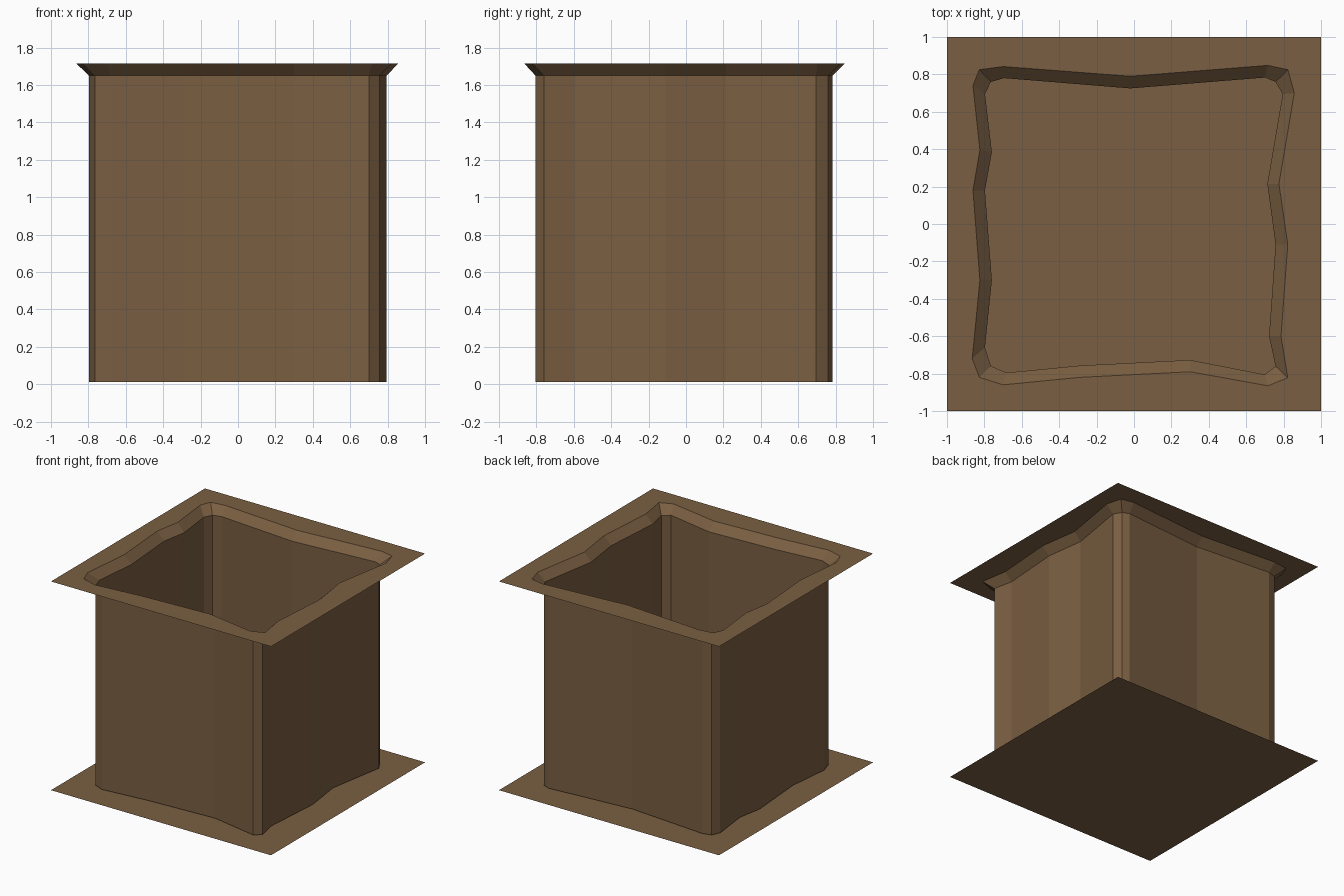
import bpy, bmesh

if "Cube" in bpy.data.objects:
    bpy.data.objects.remove(bpy.data.objects["Cube"])

TOP, WALL_TOP, WALL_BOTTOM = 1.715, 1.65, 0.013

# Wobbly pit outline, clockwise from the back-left corner: wall line and wider rim line
WALL = [(-.765, .76), (-.695, .78), (-.02, .725), (.70, .783), (.757, .76),
        (.795, .695), (.713, .215), (.757, -.11), (.722, -.60), (.757, -.76),
        (.70, -.805), (.30, -.727), (-.29, -.757), (-.68, -.795), (-.765, -.76),
        (-.797, -.66), (-.76, -.30), (-.797, .18), (-.76, .385), (-.797, .695)]
RIM = [(-.827, .825), (-.70, .842), (-.02, .79), (.715, .848), (.823, .825),
       (.857, .70), (.775, .215), (.822, -.11), (.786, -.60), (.822, -.822),
       (.716, -.865), (.30, -.79), (-.29, -.82), (-.70, -.86), (-.827, -.82),
       (-.865, -.72), (-.824, -.30), (-.861, .18), (-.824, .395), (-.861, .74)]
SQUARE = [(-1, 1), (1, 1), (1, -1), (-1, -1)]

earth = bpy.data.materials.new("earth brown")
earth.diffuse_color = (0.195, 0.114, 0.054, 1)
earth.use_nodes = True
earth.node_tree.nodes["Principled BSDF"].inputs["Base Color"].default_value = earth.diffuse_color


def finish(bm, name):
    mesh = bpy.data.meshes.new(name)
    bm.to_mesh(mesh)
    bm.free()
    mesh.materials.append(earth)
    bpy.context.collection.objects.link(bpy.data.objects.new(name, mesh))


def ring(bm, points, z):
    return [bm.verts.new((x, y, z)) for x, y in points]


def loop_edges(bm, verts):
    return [bm.edges.new((v, verts[i - 1])) for i, v in enumerate(verts)]


def band(name, upper, z_upper, lower, z_lower):
    """Strip of quads between two outlines, facing into the pit."""
    bm = bmesh.new()
    a, b = ring(bm, upper, z_upper), ring(bm, lower, z_lower)
    for i in range(len(a)):
        bm.faces.new((a[i - 1], a[i], b[i], b[i - 1]))
    bm.normal_update()
    # Face 2 is on the back side, so its inward normal points to -y
    if bm.faces[:][2].normal.y > 0:
        bmesh.ops.reverse_faces(bm, faces=bm.faces[:])
    finish(bm, name)


# Ground sheet with the pit opening cut through it
bm = bmesh.new()
edges = loop_edges(bm, ring(bm, SQUARE, TOP)) + loop_edges(bm, ring(bm, RIM, TOP))
bmesh.ops.triangle_fill(bm, edges=edges, use_beauty=True, normal=(0, 0, 1))
bm.normal_update()
bmesh.ops.reverse_faces(bm, faces=[f for f in bm.faces if f.normal.z < 0])
bmesh.ops.dissolve_limit(bm, angle_limit=0.01, verts=[], edges=bm.edges[:])
finish(bm, "ground_sheet")

# Bevelled lip and straight pit walls
band("pit_lip", RIM, TOP, WALL, WALL_TOP)
band("pit_walls", WALL, WALL_TOP, WALL, WALL_BOTTOM)

# Floor sheet
bm = bmesh.new()
bm.faces.new(ring(bm, SQUARE[::-1], 0))
finish(bm, "pit_floor")
